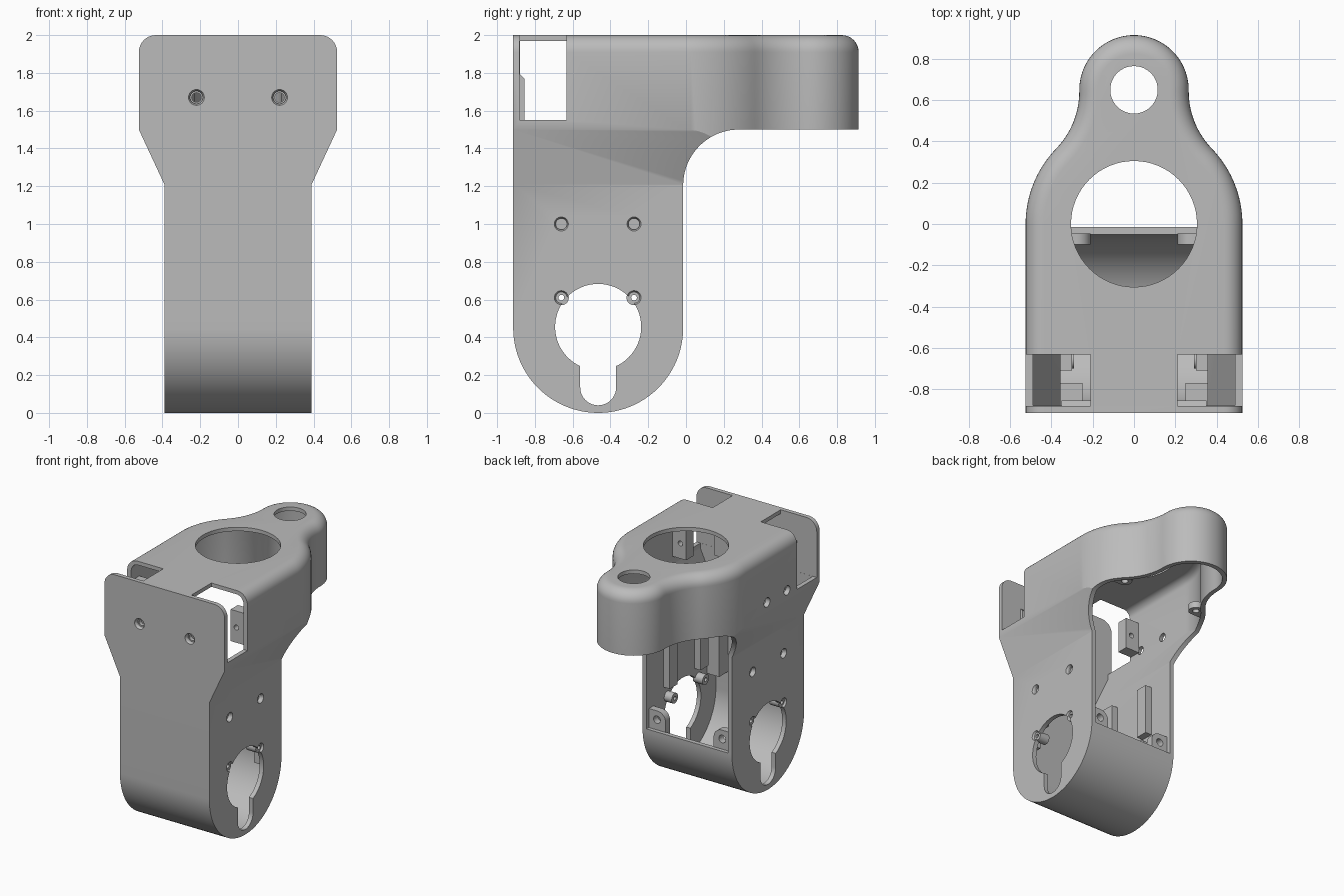
import bpy, bmesh
from math import sin, cos, pi, radians
from mathutils import Vector

cube = bpy.data.objects.get("Cube")
if cube:
    bpy.data.objects.remove(cube, do_unlink=True)

grey = bpy.data.materials.new("plain grey")
grey.use_nodes = True
colour = (0.5, 0.5, 0.5, 1)
grey.diffuse_color = colour
grey.node_tree.nodes["Principled BSDF"].inputs["Base Color"].default_value = colour
WALL = 0.035


def loft(name, rings):
    """Closed solid through equal rings of points."""
    bm = bmesh.new()
    loops = [[bm.verts.new(p) for p in ring] for ring in rings]
    n = len(loops[0])
    for a, b in zip(loops, loops[1:]):
        for i in range(n):
            j = (i + 1) % n
            bm.faces.new((a[i], a[j], b[j], b[i]))
    bm.faces.new(loops[0])
    bm.faces.new(loops[-1])
    bmesh.ops.recalc_face_normals(bm, faces=bm.faces)
    mesh = bpy.data.meshes.new(name)
    bm.to_mesh(mesh)
    bm.free()
    mesh.materials.append(grey)
    ob = bpy.data.objects.new(name, mesh)
    bpy.context.collection.objects.link(ob)
    return ob


def place(axis, u, v, w):
    return {"x": (w, u, v), "y": (u, w, v), "z": (u, v, w)}[axis]


def prism(name, axis, points, a, b):
    return loft(name, [[place(axis, u, v, w) for u, v in points] for w in (a, b)])


def arc(cu, cv, r, start, end, steps):
    angles = [radians(start + (end - start) * i / steps) for i in range(steps + 1)]
    return [(cu + r * cos(t), cv + r * sin(t)) for t in angles]


def turned(name, axis, u, v, profile, steps=24):
    """Round solid along an axis; profile is (position, radius)."""
    return loft(name, [[place(axis, p, q, w) for p, q in arc(u, v, r, 0, 360, steps)[:-1]]
                       for w, r in profile])


def box(name, x, y, z):
    return prism(name, "z", [(x[0], y[0]), (x[1], y[0]), (x[1], y[1]), (x[0], y[1])], *z)


def combine(ob, other, operation="DIFFERENCE"):
    mod = ob.modifiers.new("cut", "BOOLEAN")
    mod.operation, mod.object, mod.solver = operation, other, "EXACT"
    bpy.context.view_layer.update()
    graph = bpy.context.evaluated_depsgraph_get()
    mesh = bpy.data.meshes.new_from_object(ob.evaluated_get(graph))
    ob.modifiers.clear()
    ob.data = mesh
    bpy.data.objects.remove(other, do_unlink=True)
    return ob


def mirrored(points):
    return points + [(-u, v) for u, v in reversed(points)]


# Plan outline: straight sides, shoulder arc, concave neck, round nose
def plan(inset):
    half = [(0.525 - inset, -1)]
    half += arc(0, 0, 0.525 - inset, 0, 44, 16)
    half += arc(0.665, 0.643, 0.4 + inset, 224, 179.4, 14)[1:]
    half += arc(0, 0.65, 0.265 - inset, 0, 86, 14)[1:]
    return mirrored(half)


# Plan body with a rounded top edge
def plan_body(name, inset, top, radius):
    levels = [(-0.5, inset)]
    for i in range(9):
        t = pi / 2 * i / 8
        levels.append((top - radius + radius * sin(t), inset + radius * (1 - cos(t))))
    return loft(name, [[(x, y, z) for x, y in plan(d)] for z, d in levels])


def front_body(inset):
    low, high = 0.39 - inset, 0.525 - inset
    return prism("front_profile", "y", mirrored(
        [(low, -0.2), (low, 1.21 + inset / 4), (high, 1.5 + inset / 4),
         (0.7, 1.5 + inset / 4), (0.7, 2.3)]), -1.3, 1.3)


# Outer solid
shell = plan_body("housing_shell", 0, 2, 0.09)
combine(shell, front_body(0), "INTERSECT")
side = arc(-0.465, 0.45, 0.45, 180, 360, 48) + arc(0.28, 1.205, 0.295, 180, 90, 20)
side += [(1.2, 1.5), (1.2, 2.3), (-0.915, 2.3)]
combine(shell, prism("side_profile", "x", side, -1, 1), "INTERSECT")

# Cavity, open at the back and under the nose
cavity = plan_body("cavity", WALL, 1.97, 0.06)
combine(cavity, front_body(WALL), "INTERSECT")
inside = arc(-0.465, 0.45, 0.45 - WALL, 180, 360, 48)
inside += [(1.3, 0.45), (1.3, 2.3), (-0.88, 2.3)]
combine(cavity, prism("cavity_side", "x", inside, -1.1, 1.1), "INTERSECT")
combine(shell, cavity)

# Top openings
combine(shell, turned("cutter", "z", 0, 0, [(1.8, 0.305), (2.2, 0.305)], 64))
combine(shell, turned("cutter", "z", 0, 0.65, [(1.8, 0.115), (2.2, 0.115)], 40))

# Keyhole through both cheeks
combine(shell, turned("cutter", "x", -0.465, 0.455, [(-0.7, 0.228), (0.7, 0.228)], 64))
slot = arc(-0.465, 0.135, 0.095, 180, 360, 20) + [(-0.37, 0.35), (-0.56, 0.35)]
combine(shell, prism("cutter", "x", slot, -0.7, 0.7))

for s in (-1, 1):
    # Corner slots and countersunk front screw holes
    combine(shell, box("cutter", (s * 0.21, s * 0.7), (-0.881, -0.632), (1.55, 2.2)))
    combine(shell, turned("cutter", "y", s * 0.22, 1.67,
                          [(-0.93, 0.05), (-0.9, 0.034), (-0.87, 0.034)]))
    # Countersunk cheek screw holes
    for y in (-0.66, -0.275):
        for z in (0.61, 1.0):
            combine(shell, turned("cutter", "x", y, z,
                                  [(s * 0.4, 0.042), (s * 0.375, 0.03), (s * 0.34, 0.03)]))
# Two extra screw holes on one side of the head
for y in (-0.51, -0.26):
    combine(shell, turned("cutter", "x", y, 1.59, [(-0.55, 0.04), (-0.47, 0.03)]))

parts = [shell]
for s, label in ((1, "left"), (-1, "right")):
    # Pads behind the front screws
    pad = prism(label + "_front_pad", "x",
                [(-0.885, 1.5), (-0.855, 1.5), (-0.855, 1.77), (-0.885, 1.8)],
                s * 0.1, s * 0.35)
    combine(pad, turned("bore", "y", s * 0.22, 1.67, [(-0.9, 0.025), (-0.8, 0.025)]))
    parts.append(pad)

    # Screw rails and lower bored bosses on the cheeks
    for y, end in ((-0.66, "front"), (-0.275, "rear")):
        parts.append(box(f"{label}_{end}_rail", (s * 0.3, s * 0.357),
                         (y - 0.05, y + 0.05), (0.7, 1.1)))
        boss = turned(f"{label}_{end}_boss", "x", y, 0.61,
                      [(s * 0.29, 0.04), (s * 0.375, 0.04)])
        combine(boss, turned("bore", "x", y, 0.61, [(s * 0.2, 0.015), (s * 0.5, 0.015)]))
        parts.append(boss)
    parts.append(box(label + "_corner_post", (s * 0.25, s * 0.357),
                     (-0.882, -0.77), (0.6, 1.12)))

    # Bored block behind each corner slot
    block = box(label + "_slot_block", (s * 0.37, s * 0.495), (-0.62, -0.53), (1.58, 1.83))
    combine(block, turned("bore", "y", s * 0.42, 1.7, [(-0.7, 0.02), (-0.4, 0.02)]))
    parts.append(block)

    # Upright tab at the rear rim, with a rounded top
    tab_shape = [(s * 0.36, 0.38), (s * 0.36, 0.6)]
    tab_shape += [(s * u, v) for u, v in arc(0.28, 0.53, 0.07, 90, 180, 8)]
    tab_shape.append((s * 0.21, 0.38))
    tab = prism(label + "_rear_tab", "y", tab_shape, -0.1, -0.045)
    combine(tab, turned("bore", "y", s * 0.285, 0.53, [(-0.2, 0.03), (0.1, 0.03)]))
    parts.append(tab)

    # Lug under the shoulder
    lug_shape = [(s * u, v) for u, v in arc(0.34, 0.3, 0.055, 90, 270, 14)]
    lug_shape += [(s * 0.42, 0.245), (s * 0.405, 0.3), (s * 0.38, 0.355)]
    lug = prism(label + "_shoulder_lug", "z", lug_shape, 1.51, 1.56)
    combine(lug, turned("bore", "z", s * 0.34, 0.3, [(1.4, 0.025), (1.7, 0.025)]))
    parts.append(lug)

# Smooth curved walls, keep corners crisp
bpy.ops.object.select_all(action="DESELECT")
for ob in parts:
    ob.select_set(True)
bpy.context.view_layer.objects.active = shell
bpy.ops.object.shade_smooth_by_angle(angle=radians(25))
